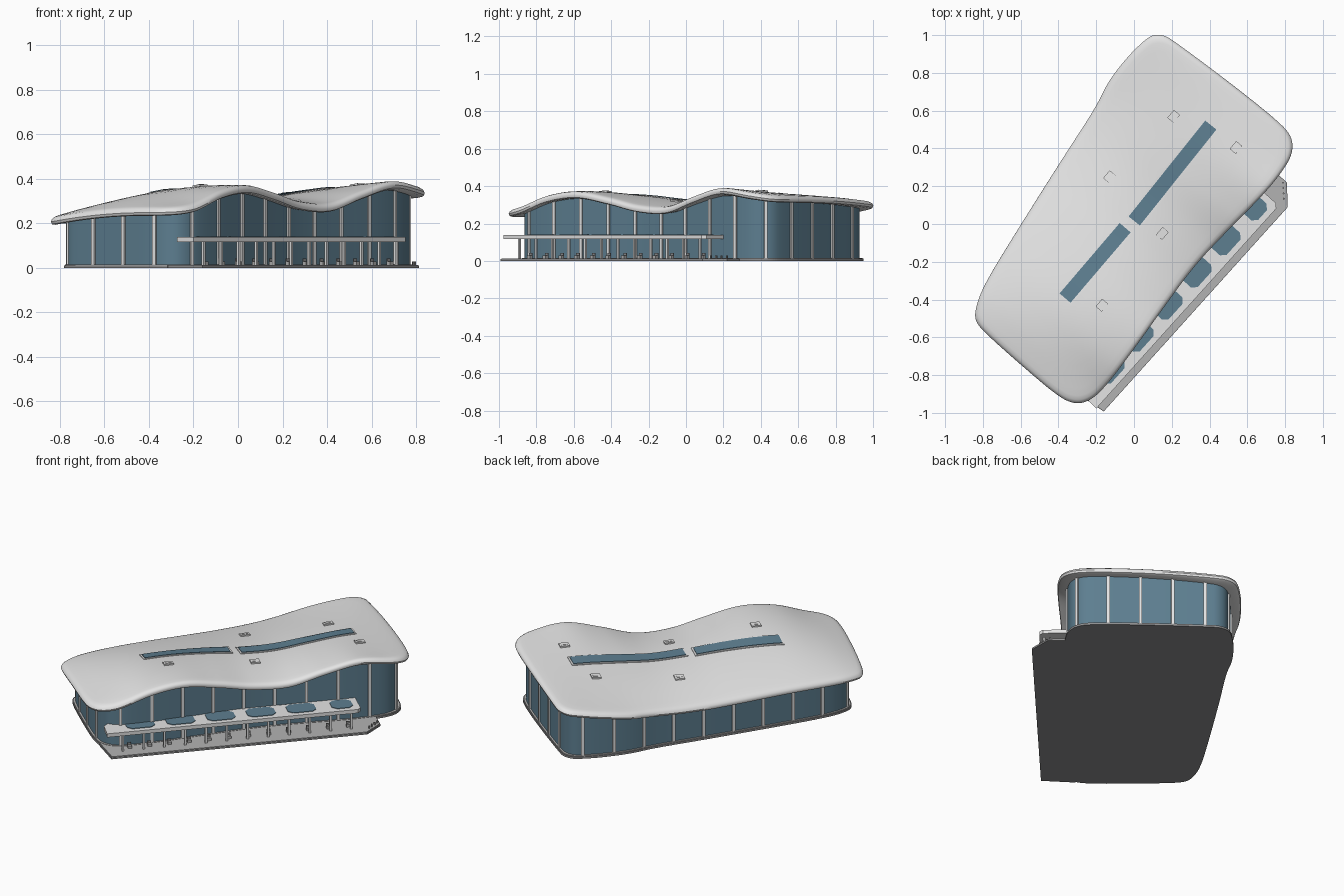
import bpy, bmesh, math
from mathutils import Vector

if "Cube" in bpy.data.objects:
    bpy.data.objects.remove(bpy.data.objects["Cube"])

def material(name, c):
    m = bpy.data.materials.new(name)
    m.diffuse_color = (*c, 1)
    m.use_nodes = True
    m.node_tree.nodes["Principled BSDF"].inputs["Base Color"].default_value = m.diffuse_color
    return m

ROOF = material("roof_light_grey", (0.78, 0.78, 0.78))
GLASS = material("blue_glass", (0.11, 0.21, 0.28))
DARK = material("dark_slab", (0.27, 0.27, 0.275))
PAVE = material("terrace_grey", (0.45, 0.45, 0.45))

A = math.radians(48)          # long axis of the building
D, N = Vector((math.cos(A), math.sin(A))), Vector((-math.sin(A), math.cos(A)))
def xy(u, v): return D * u + N * v
def uv(p): return p.dot(D), p.dot(N)

# ---- wavy roof height: three lengthwise profiles blended across the width
FRONT = (.26, .292, .352, .372, .338, .292, .285, .345, .392, .368, .335)
MID = (.25, .300, .336, .345, .338, .322, .316, .333, .350, .352, .335)
BACK = (.205, .222, .232, .236, .236, .237, .245, .265, .292, .315, .32)

def profile(tab, u):
    f = min(max((u + 1) / .2, 0), 9.999)
    i = int(f); t = f - i
    a, b, c, d = (tab[min(max(k, 0), 10)] for k in (i - 1, i, i + 1, i + 2))
    return .5 * (2*b + (c - a)*t + (2*a - 5*b + 4*c - d)*t*t + (3*b - a - 3*c + d)*t**3)

def height(p):
    u, v = uv(p)
    t = (v + .41) / (.89 + .1 * u)
    return (profile(FRONT, u) * (2*t - 1) * (t - 1) + profile(MID, u) * 4*t*(1 - t)
            + profile(BACK, u) * t * (2*t - 1))

# ---- roof outline, rounded by corner cutting
outline = [Vector(p) for p in (
    (-.843, -.46), (-.80, -.33), (-.61, -.02), (-.37, .36), (-.2, .62), (-.14, .75), (-.035, .885),
    (.05, .968), (.10, 1.003), (.16, 1.0), (.21, .97), (.5, .755), (.77, .54), (.838, .46), (.84, .37),
    (.78, .27), (.68, .15), (.5, -.03), (.32, -.22), (.18, -.41), (-.02, -.69), (-.15, -.86),
    (-.23, -.935), (-.31, -.955), (-.4, -.915), (-.6, -.745), (-.78, -.585), (-.838, -.52))]
for _ in range(3):
    nxt = outline[1:] + outline[:1]
    outline = [q for a, b in zip(outline, nxt) for q in (a * .75 + b * .25, a * .25 + b * .75)]

def inset(d, e=1):
    """Outline moved inward by d; e strengthens it towards the low end."""
    res = []
    for p in outline:
        u, v = uv(p)
        c = .035 + .05 * u                      # midline of the tapering plan
        k = d * (e if u < -.02 else 1)
        res.append(xy(-.02 + (u + .02) * (1 - k / .88), c + (v - c) * (1 - d / .45)))
    return res

def finish(bm, name, mat, smooth=False):
    bmesh.ops.recalc_face_normals(bm, faces=bm.faces)
    me = bpy.data.meshes.new(name)
    bm.to_mesh(me); bm.free()
    ob = bpy.data.objects.new(name, me)
    bpy.context.collection.objects.link(ob)
    me.materials.append(mat)
    if smooth:
        bpy.ops.object.select_all(action='DESELECT')
        ob.select_set(True)
        bpy.context.view_layer.objects.active = ob
        bpy.ops.object.shade_smooth_by_angle(angle=math.radians(40))
    return ob

def loft(name, rings, mat, smooth=False, caps=False):
    bm = bmesh.new()
    vs = [[bm.verts.new(p) for p in r] for r in rings]
    n = len(vs[0])
    for a, b in zip(vs, vs[1:]):
        for i in range(n):
            j = (i + 1) % n
            bm.faces.new((a[i], a[j], b[j], b[i]))
    if caps:
        bm.faces.new(vs[0]); bm.faces.new(vs[-1])
    return finish(bm, name, mat, smooth)

def flat(points, z): return [(p.x, p.y, z) for p in points]

def prism(name, poly, z0, z1, mat):
    pts = [xy(*p) for p in poly]
    return loft(name, [flat(pts, z0), flat(pts, z1)], mat, caps=True)

def rect(u, v, lu, lv):
    return [(u - lu, v - lv), (u + lu, v - lv), (u + lu, v + lv), (u - lu, v + lv)]

# ---- roof shell with rounded rim
tops = [(d, 0) for d in (.45, .38, .32, .26, .2, .15, .1, .06, .03)]
rim = [(.014, -.002), (.004, -.009), (0, -.02), (.004, -.032), (.015, -.038)]
under = [(d, -.04) for d in (.06, .12, .2, .3, .45)]
loft("wavy_roof", [[(p.x, p.y, height(p) + dz) for p in inset(d)] for d, dz in tops + rim + under],
     ROOF, smooth=True)

# ---- glass walls up to the roof underside
wall = inset(.05, 1.45)
loft("glass_walls", [flat(wall, .01), [(p.x, p.y, height(p) - .025) for p in wall]], GLASS, smooth=True)

# ---- white mullions evenly spaced round the wall
bm = bmesh.new()
n = len(wall)
seg = [(wall[(i + 1) % n] - wall[i]).length for i in range(n)]
total, count = sum(seg), 27
run, k = 0, 0
for i in range(n):
    while k < count and run + seg[i] >= (k + .5) * total / count:
        a, b = wall[i], wall[(i + 1) % n]
        p = a.lerp(b, ((k + .5) * total / count - run) / seg[i])
        t = (b - a).normalized(); o = Vector((-t.y, t.x))
        quad = [p + t * s * .009 + o * w * .008 for s, w in ((-1, -1), (1, -1), (1, 1), (-1, 1))]
        lo = [bm.verts.new((q.x, q.y, .01)) for q in quad]
        hi = [bm.verts.new((q.x, q.y, height(q) - .025)) for q in quad]
        for j in range(4):
            bm.faces.new((lo[j], lo[j - 1], hi[j - 1], hi[j]))
        k += 1
    run += seg[i]
finish(bm, "wall_mullions", ROOF)

# ---- dark base slab with a pale sill, and terrace
base, sill = inset(.036, 1.6), inset(.040, 1.55)
loft("base_slab", [flat(base, 0), flat(base, .012)], DARK, caps=True)
loft("wall_sill", [flat(sill, .011), flat(sill, .016)], PAVE, caps=True)
terrace = [(-.845, -.545), (.61, -.545), (.705, -.455), (.705, -.33), (-.80, -.25), (-.87, -.36)]
prism("terrace_slab", terrace, 0, .010, DARK)
prism("terrace_paving", [(u * .995, v + .003) for u, v in terrace], .010, .014, PAVE)

# ---- canopy with chamfered glass panels and posts
prism("canopy", [(-.860, -.505), (.565, -.505), (.585, -.485), (.585, -.35), (-.80, -.35), (-.855, -.40)],
      .117, .139, ROOF)
for i in range(6):
    u, c = -.655 + .229 * i, .025
    h = .08 if i < 5 else .06
    a, b, v0, v1 = u - h, u + h, -.474, -.365
    prism("canopy_glass", [(a + c, v0), (b - c, v0), (b, v0 + c), (b, v1 - c), (b - c, v1),
                           (a + c, v1), (a, v1 - c), (a, v0 + c)], .138, .142, GLASS)
for i in range(12):
    prism("canopy_post", rect(-.765 + .118 * i, -.480, .006, .006), .012, .12, ROOF)

# ---- small terrace seats and corner bollards
for i in range(12):
    u = -.72 + .113 * i
    prism("terrace_seat", rect(u, -.45, .011, .009), .012, .03, PAVE)
    prism("terrace_seat_back", rect(u, -.44, .011, .002), .012, .042, DARK)
for i in range(4):
    prism("bollard", rect(.63 + .02 * i, -.50 + .02 * i, .004, .004), .012, .03, DARK)

# ---- roof-hugging plates: skylights, their frames and roof hatches
def roof_plate(name, cx, cy, ang, lx, ly, lift, mat, nu=1):
    ca, sa = math.cos(math.radians(ang)), math.sin(math.radians(ang))
    rings = []
    for i in range(nu + 1):
        s = lx * (2 * i / nu - 1)
        r = []
        for w, top in ((-1, 0), (1, 0), (1, 1), (-1, 1)):
            p = Vector((cx + ca * s - sa * w * ly, cy + sa * s + ca * w * ly))
            r.append((p.x, p.y, height(p) + (lift if top else -.008)))
        rings.append(r)
    return loft(name, rings, mat, caps=True)

for cx, cy, ang, half in ((-.206, -.206, 49.5, .245), (.204, .27, 51.4, .325)):
    roof_plate("skylight_frame", cx, cy, ang, half + .01, .048, .004, ROOF, 16)
    roof_plate("skylight_glass", cx, cy, ang, half, .038, .007, GLASS, 16)
for cx, cy in ((.21, .57), (.54, .405), (-.13, .25), (.15, -.05), (-.17, -.43)):
    roof_plate("roof_hatch", cx, cy, 50, .027, .021, .008, ROOF)
    roof_plate("roof_hatch_lid", cx, cy, 50, .017, .008, .010, ROOF)
